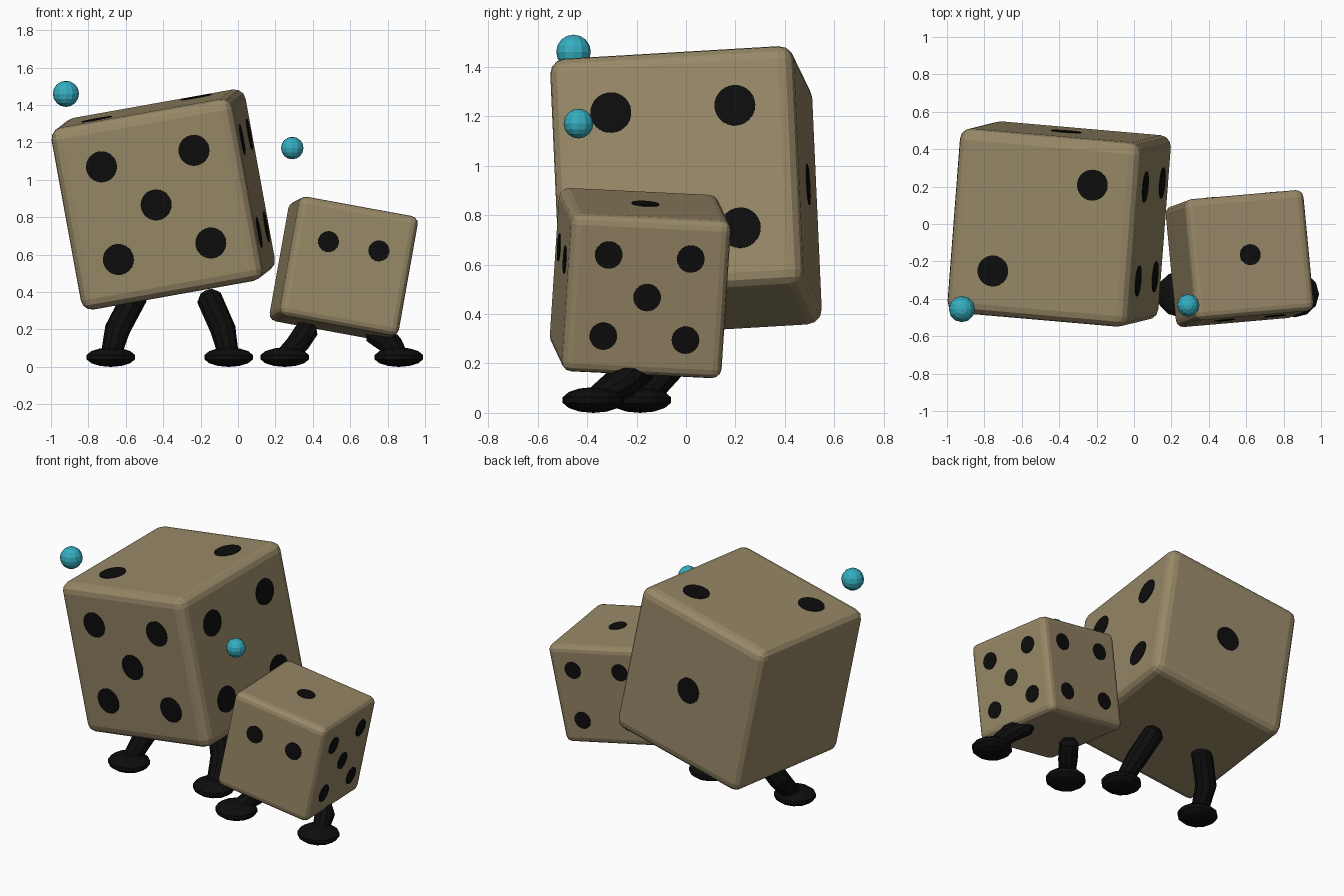
import bpy, bmesh, math
from mathutils import Vector, Matrix

if "Cube" in bpy.data.objects:
    bpy.data.objects.remove(bpy.data.objects["Cube"])


def material(name, rgb):
    m = bpy.data.materials.new(name)
    m.diffuse_color = (*rgb, 1)
    m.use_nodes = True
    m.node_tree.nodes["Principled BSDF"].inputs["Base Color"].default_value = m.diffuse_color
    return m


TAN = material("tan", (0.31, 0.245, 0.135))
BLACK = material("black", (0.004, 0.004, 0.004))
TEAL = material("teal", (0.035, 0.42, 0.53))


def finish(bm, name, mat, matrix=Matrix()):
    bmesh.ops.recalc_face_normals(bm, faces=bm.faces)
    me = bpy.data.meshes.new(name)
    bm.to_mesh(me)
    bm.free()
    ob = bpy.data.objects.new(name, me)
    me.materials.append(mat)
    ob.matrix_world = matrix
    bpy.context.collection.objects.link(ob)
    return ob


def frame(ex, ey, origin):
    """Orthonormal placement matrix from two approximate axes."""
    ex = Vector(ex).normalized()
    ez = ex.cross(Vector(ey)).normalized()
    ey = ez.cross(ex)
    m = Matrix((ex, ey, ez)).transposed().to_4x4()
    m.translation = origin
    return m


# Face frames: (right, up) directions of each die face
FACES = {"front": ((1, 0, 0), (0, 0, 1)), "back": ((-1, 0, 0), (0, 0, 1)),
         "right": ((0, 1, 0), (0, 0, 1)), "top": ((1, 0, 0), (0, 1, 0))}
ONE = [(0, 0)]
TWO = [(1, 1), (-1, -1)]
FOUR = [(1, 1), (-1, -1), (1, -1), (-1, 1)]
FIVE = FOUR + ONE


def die(name, size, bevel, matrix, spread, radius, pips):
    # Rounded cube body
    bm = bmesh.new()
    bmesh.ops.create_cube(bm, size=size)
    bmesh.ops.bevel(bm, geom=bm.edges[:], offset=bevel, segments=3,
                    profile=0.5, affect='EDGES')
    finish(bm, name, TAN, matrix)
    # Thin round pips on each face
    for face, spots in pips.items():
        bm = bmesh.new()
        for u, v in spots:
            right, up = map(Vector, FACES[face])
            local = frame(right, up, right * u * spread + up * v * spread
                          + right.cross(up) * size / 2)
            bmesh.ops.create_cone(bm, cap_ends=True, segments=28, radius1=radius,
                                  radius2=radius, depth=0.008, matrix=local)
        finish(bm, f"{name}_{face}_pips", BLACK, matrix)


die("large_die", 0.99, 0.06,
    frame((0.98, -0.085, 0.175), (0.085, 0.99, 0.06), (-0.40, 0.0, 0.895)),
    0.252, 0.083, {"front": FIVE, "right": FOUR, "top": TWO, "back": ONE})
die("small_die", 0.65, 0.04,
    frame((0.98, 0.085, -0.18), (-0.085, 0.99, -0.05), (0.565, -0.185, 0.525)),
    0.167, 0.056, {"front": [(-0.8, 0.64), (0.85, 0.64)], "right": FIVE,
                   "top": ONE, "back": FOUR})


def ball(name, centre, scale, mat, segments, rings):
    bm = bmesh.new()
    bmesh.ops.create_uvsphere(bm, u_segments=segments, v_segments=rings, radius=1)
    return finish(bm, name, mat,
                  Matrix.LocRotScale(Vector(centre), None, Vector(scale)))


# Floating antenna balls
ball("large_ball", (-0.92, -0.455, 1.46), (0.07,) * 3, TEAL, 12, 8)
ball("small_ball", (0.29, -0.435, 1.17), (0.06,) * 3, TEAL, 12, 8)


def leg(name, points, radius, sides=10):
    """Bent tube through the points with narrowed, closed ends."""
    pts = [Vector(p) for p in points]
    first, last = (pts[1] - pts[0]).normalized(), (pts[-1] - pts[-2]).normalized()
    stations = [(pts[0], first, 0.8)]
    stations += [(pts[1], (first + last).normalized(), 1.0)]
    stations += [(pts[2], last, 1.0), (pts[2] + last * radius * 0.45, last, 0.6)]
    bm = bmesh.new()
    loops = []
    for centre, axis, k in stations:
        turn = Vector((0, 0, 1)).rotation_difference(axis)
        loops.append([bm.verts.new(centre + turn @ Vector(
            (math.cos(a) * radius * k, math.sin(a) * radius * k, 0)))
            for a in (2 * math.pi * i / sides for i in range(sides))])
    for a, b in zip(loops, loops[1:]):
        for i in range(sides):
            j = (i + 1) % sides
            bm.faces.new((a[i], a[j], b[j], b[i]))
    bm.faces.new(loops[0])
    bm.faces.new(loops[-1])
    finish(bm, name, BLACK)


# Legs and flattened feet
LEGS = {
    "large_left": [(-0.68, -0.17, 0.06), (-0.645, -0.06, 0.2), (-0.55, 0.01, 0.38)],
    "large_right": [(-0.05, -0.17, 0.06), (-0.08, -0.06, 0.2), (-0.155, 0.01, 0.37)],
    "small_left": [(0.25, -0.36, 0.06), (0.32, -0.27, 0.125), (0.37, -0.2, 0.2)],
    "small_right": [(0.86, -0.36, 0.06), (0.82, -0.25, 0.12), (0.73, -0.18, 0.18)],
}
for name, pts in LEGS.items():
    leg(name + "_leg", pts, 0.068 if "large" in name else 0.062)
    x, y, _ = pts[0]
    ball(name + "_foot", (x, y - 0.015, 0.052), (0.133, 0.127, 0.052), BLACK, 12, 7)
